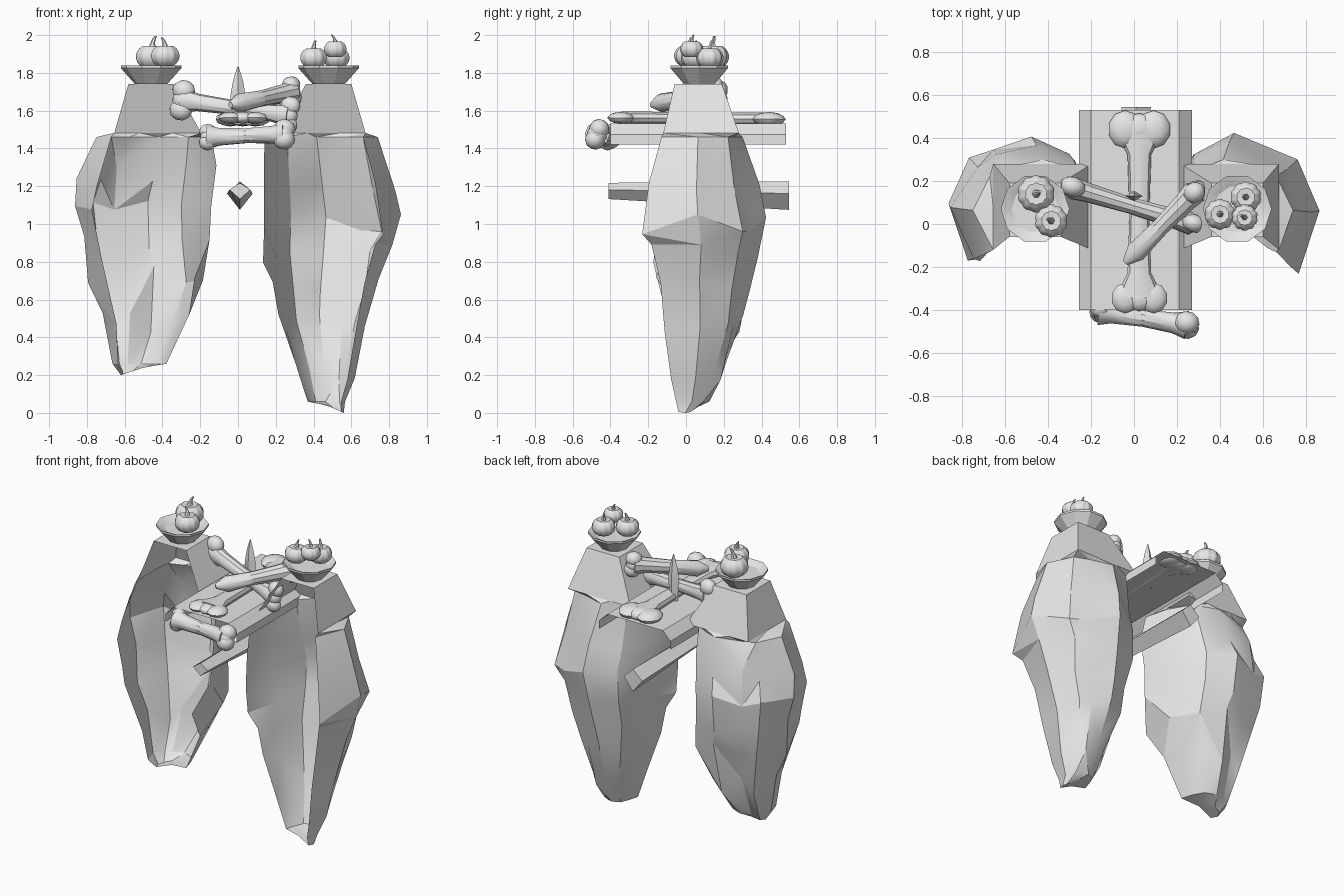
import bpy, bmesh, math, random
from mathutils import Vector, Matrix

if "Cube" in bpy.data.objects:
    bpy.data.objects.remove(bpy.data.objects["Cube"])

mat = bpy.data.materials.new("stone_grey")
mat.diffuse_color = (0.8, 0.8, 0.8, 1)
mat.use_nodes = True
mat.node_tree.nodes["Principled BSDF"].inputs["Base Color"].default_value = mat.diffuse_color


def finish(name, bm, angle=30):
    bmesh.ops.recalc_face_normals(bm, faces=bm.faces)
    me = bpy.data.meshes.new(name)
    bm.to_mesh(me)
    bm.free()
    me.materials.append(mat)
    ob = bpy.data.objects.new(name, me)
    bpy.context.collection.objects.link(ob)
    bpy.ops.object.select_all(action='DESELECT')
    ob.select_set(True)
    bpy.context.view_layer.objects.active = ob
    bpy.ops.object.shade_smooth_by_angle(angle=math.radians(angle))
    return ob


def loft(bm, rings, closed=True, bottom=True, top=True):
    vs = [[bm.verts.new(p) for p in r] for r in rings]
    n = len(vs[0])
    for a, b in zip(vs, vs[1:]):
        for i in range(n if closed else n - 1):
            bm.faces.new((a[i], a[(i + 1) % n], b[(i + 1) % n], b[i]))
    if bottom:
        bm.faces.new(vs[0][::-1])
    if top:
        bm.faces.new(vs[-1])


def circle(x, y, z, r, n):
    return [(x + r * math.cos(math.tau * i / n), y + r * math.sin(math.tau * i / n), z)
            for i in range(n)]


# Floating rocks: shells open at the front, from the inner edge round the back to the outer edge
PLAN = [(0, .17), (.06, .52), (.2, .86), (.46, 1), (.72, .9), (.87, .82), (1, .45), (.87, 0)]
SQUARE = [(0, 0), (0, .5), (0, 1), (.33, 1), (.7, 1), (1, 1), (1, .5), (1, 0)]


def rock(name, side, levels, cx, seed, spikes=()):
    rng = random.Random(seed)
    bm = bmesh.new()
    rings = []
    for k, (z, x0, x1, y0, y1) in enumerate(levels):
        ring = []
        for i, (u, v) in enumerate(PLAN):
            j = 0 if k in (0, len(levels) - 1) else 1
            if i == 0 and k in spikes:
                u, v = .12, 0
            s = 1 + j * (rng.uniform(-.05, .03) if i in (0, 6, 7) else rng.uniform(-.1, .03))
            dz = 0 if k < 2 else j * rng.uniform(-.055, .055)
            if k == 0:
                dz = .04 * (1 - u)
            ring.append((side * (x0 + (x1 - x0) * (.5 + (u - .5) * s)),
                         y0 + (y1 - y0) * (.5 + (v - .5) * s), z + dz))
        rings.append(ring)
    # Shoulder closing in to the pedestal base
    rings.append([(side * (cx - .265 + .46 * u), -.12 + .4 * v, 1.482) for u, v in SQUARE])
    loft(bm, rings, closed=False, top=False)
    bmesh.ops.triangulate(bm, faces=[f for f in bm.faces if len(f.verts) == 4],
                          quad_method='SHORT_EDGE')
    finish(name, bm, 24)


rock("right_rock", 1, [
    (0.0, .47, .56, -.04, .04), (.06, .37, .57, -.05, .13), (.22, .31, .62, -.08, .21),
    (.48, .22, .68, -.11, .3), (.68, .17, .75, -.14, .33), (.84, .14, .81, -.18, .4),
    (1.0, .12, .87, -.24, .43), (1.22, .12, .83, -.21, .38), (1.46, .14, .74, -.13, .3)],
    .48, 4)
rock("left_rock", -1, [
    (.2, .5, .62, .0, .1), (.26, .38, .67, -.04, .17), (.48, .25, .71, -.1, .28),
    (.74, .14, .8, -.17, .37), (.9, .16, .83, -.17, .4), (1.1, .13, .88, -.18, .43),
    (1.26, .11, .85, -.17, .38), (1.46, .14, .75, -.13, .3)], .46, 12, (3,))

# Pedestals, open at the front, and shallow bowls
for side, label, cx in ((-1, "left", .46), (1, "right", .48)):
    bm = bmesh.new()

    def wall(x0, x1, y0, y1, z):
        return [(side * x, y, z) for x, y in ((x0, y0), (x0, y1), (x1, y1), (x1, y0))]
    loft(bm, [wall(cx - .265, cx + .195, -.12, .28, 1.482),
              wall(cx - .12, cx + .12, -.06, .19, 1.742)], closed=False, bottom=False)
    finish(label + "_pedestal", bm)
    bm = bmesh.new()
    loft(bm, [circle(side * cx, .07, z, r, 10) for z, r in
              ((1.74, .085), (1.825, .16), (1.838, .16), (1.834, .148), (1.815, .11))])
    finish(label + "_bowl", bm, 20)


# Pumpkins: ribbed flattened spheres with a curved stem
def pumpkin(name, x, y, z, r, lean):
    bm = bmesh.new()
    n, m = 40, 12
    rings = []
    for k in range(m):
        t = math.pi * (k + .3) / (m - .4)
        ring = []
        for i in range(n):
            a = math.tau * i / n
            rr = r * math.sin(t) * (.92 + .08 * abs(math.sin(a * 5)))
            dip = 1 - .25 * max(0, abs(math.cos(t)) - .8) / .2
            ring.append((x + rr * math.cos(a), y + rr * math.sin(a),
                         z - r * .82 * math.cos(t) * dip))
        rings.append(ring)
    loft(bm, rings)
    top = z + r * .58
    loft(bm, [circle(x + lean * f * f, y + .01 * f, top + r * .68 * f, r * w, 6)
              for f, w in ((0, .24), (.35, .14), (.75, .11), (1, .07))])
    finish(name, bm, 40)


pumpkin("left_pumpkin_back", -.455, .14, 1.885, .088, .02)
pumpkin("left_pumpkin_front", -.385, .015, 1.89, .078, -.02)
pumpkin("right_pumpkin_inner", .40, .045, 1.88, .073, .01)
pumpkin("right_pumpkin_back", .52, .125, 1.88, .073, -.01)
pumpkin("right_pumpkin_top", .515, .03, 1.925, .062, -.02)

# Table: an upside-down channel with sloped shoulders
bm = bmesh.new()
sect = [(-.255, 1.42), (-.255, 1.475), (-.2, 1.532), (.21, 1.532), (.27, 1.475), (.27, 1.42)]
loft(bm, [[(x, y, z) for x, z in sect] for y in (-.4, .53)],
     closed=False, bottom=False, top=False)
finish("table_top", bm)

# Support beam, a square bar turned on its edge
bm = bmesh.new()
loft(bm, [[(.01 + w * dx, y, cz + h * dz) for dx, dz in ((0, -1), (1, .15), (0, 1), (-1, .15))]
          for y, w, h, cz in ((-.41, .055, .043, 1.175), (.545, .068, .075, 1.15))])
finish("support_beam", bm)


# Bones: flared shaft with overlapping lobes at each end
def bone(name, p, q, r, lobes, spread, across, flat=1.0, flare=1.5, broken=False):
    p, q = Vector(p), Vector(q)
    d = (q - p).normalized()
    u = (Vector(across) - d * d.dot(Vector(across))).normalized()
    w = d.cross(u)
    bm = bmesh.new()
    rings = []
    for f, s in ((0, flare), (.15, 1.1), (.5, .92), (.85, 1.1), (1, .35 if broken else flare)):
        c = p.lerp(q, f)
        thick = min(1, flat * 1.5 / max(s, 1))
        rings.append([c + (u * math.cos(a) + w * math.sin(a) * thick) * r * s
                      for a in (math.tau * i / 10 for i in range(10))])
    loft(bm, rings)
    for c, lobe in zip((p, q), lobes):
        for s in (-1, 0, 1):
            frame = Matrix((u, d, w)).transposed().to_4x4()
            frame.translation = c + u * spread * s
            bmesh.ops.create_icosphere(
                bm, subdivisions=2, radius=lobe,
                matrix=frame @ Matrix.Diagonal((1, 1.1 if s else .95, flat, 1)))
    finish(name, bm, 35)


bone("front_bone", (-.16, -.405, 1.46), (.245, -.47, 1.475), .044, (.043, .054), .03, (0, .4, 1))
bone("long_bone", (.025, -.345, 1.562), (.025, .44, 1.555), .05, (.065, .08), .066,
     (1, 0, 0), .48, 2.3)
bone("crossed_bone", (-.295, .17, 1.655), (.27, .0, 1.575), .042, (.057, .05), .052,
     (.35, 0, 1), .85)
bone("broken_bone", (.285, .15, 1.70), (-.04, -.18, 1.63), .046, (.048,), .035,
     (0, 0, 1), 1, 1.3, True)

# Upright blade behind the bones
bm = bmesh.new()
loft(bm, [[(w * dx, .13 + w * .6 * dy, z) for dx, dy in ((-1, 0), (0, -1), (1, 0), (0, 1))]
          for z, w in ((1.53, .03), (1.68, .04), (1.76, .026), (1.835, .003))])
finish("upright_blade", bm)
